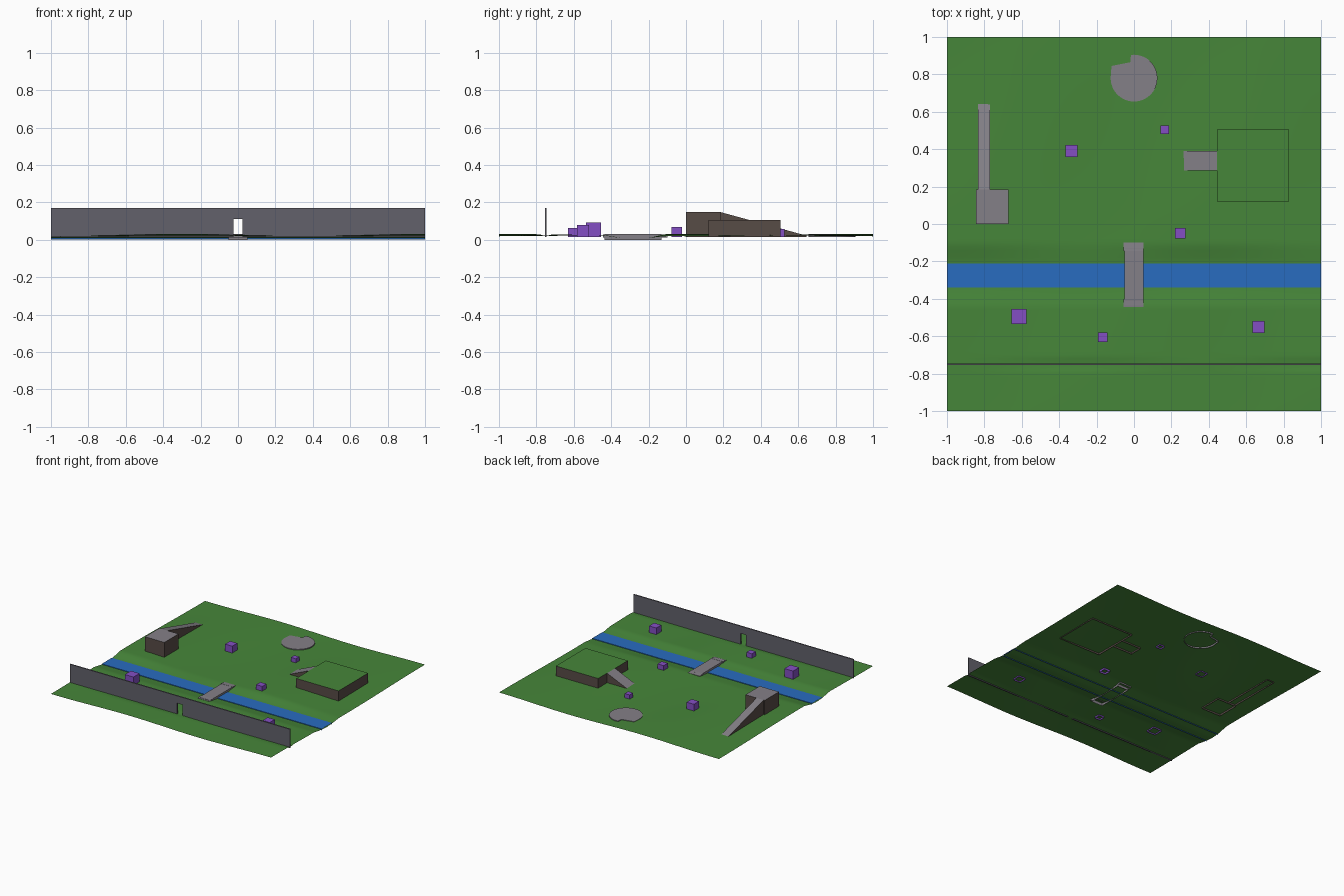
import bpy, bmesh, math
from mathutils import Vector

cube = bpy.data.objects.get("Cube")
if cube:
    bpy.data.objects.remove(cube)


def material(name, rgb):
    mat = bpy.data.materials.new(name)
    mat.use_nodes = True
    colour = [(c / 255) ** 2.2 for c in rgb] + [1]
    mat.diffuse_color = colour
    mat.node_tree.nodes["Principled BSDF"].inputs["Base Color"].default_value = colour
    return mat


grass = material("grass green", (72, 133, 60))
stone = material("path grey", (131, 127, 134))
wall_grey = material("wall grey", (98, 97, 106))
rock = material("rock brown", (88, 77, 72))
water_blue = material("water blue", (45, 108, 190))
purple = material("crate purple", (131, 80, 194))


def finish(name, bm, mats):
    mesh = bpy.data.meshes.new(name)
    bm.to_mesh(mesh)
    bm.free()
    for mat in mats:
        mesh.materials.append(mat)
    obj = bpy.data.objects.new(name, mesh)
    bpy.context.collection.objects.link(obj)
    return obj


def shell(name, outline, tops, base, side, top=None, open_ends=False):
    """Open-bottomed block: top face in one colour, side walls in another."""
    bm = bmesh.new()
    upper = [bm.verts.new((x, y, z)) for (x, y), z in zip(outline, tops)]
    lower = [bm.verts.new((x, y, base)) for x, y in outline]
    bm.faces.new(upper).material_index = 1
    n = len(outline)
    for i in range(n):
        j = (i + 1) % n
        if open_ends and outline[i][0] == outline[j][0]:
            continue
        bm.faces.new((lower[i], lower[j], upper[j], upper[i]))
    return finish(name, bm, [side, top or side])


def rect(x0, x1, y0, y1):
    return [(x0, y0), (x1, y0), (x1, y1), (x0, y1)]


# Ground sheet: gentle waves, a river channel and a dip under the wall
def ground_height(x, y):
    wave = 0.025 - 0.006 * math.cos(4.8 * (x + 0.3)) * math.cos(math.pi * y)
    if -0.35 < y < -0.2:
        return 0.004 + 0.08 * abs(y + 0.275)
    if y <= -0.35:
        bank = (-0.35 - y) / 0.09
    else:
        bank = (y + 0.2) / 0.09
    bank = min(1, bank)
    z = 0.01 + (wave - 0.01) * bank
    dip = max(0, 1 - abs(y + 0.75) / 0.035)
    return z + (0.02 - z) * dip


bm = bmesh.new()
bmesh.ops.create_grid(bm, x_segments=40, y_segments=100, size=1)
for v in bm.verts:
    v.co.z = ground_height(v.co.x, v.co.y)
for f in bm.faces:
    f.smooth = True
finish("ground", bm, [grass])

# River surface with thin bank edges
shell("river", rect(-1, 1, -0.34, -0.21), [0.014] * 4, 0.002, water_blue, open_ends=True)

# Bridge deck with a slightly wider lip at each end
shell("bridge", rect(-0.05, 0.05, -0.435, -0.13), [0.03] * 4, 0, stone)
shell("bridge_front_lip", rect(-0.055, 0.052, -0.445, -0.4),
      [0.027, 0.027, 0.031, 0.031], 0.012, stone)
shell("bridge_back_lip", rect(-0.055, 0.052, -0.145, -0.1),
      [0.031, 0.031, 0.027, 0.027], 0.012, stone)

# Boundary wall with a gate opening, extruded from its front profile
gate, foot, lintel, crest = 0.025, 0.015, 0.11, 0.17
profile = [(-1, foot), (-gate, foot), (-gate, lintel), (gate, lintel),
           (gate, foot), (1, foot), (1, crest), (-1, crest)]
bm = bmesh.new()
face = bm.faces.new([bm.verts.new((x, -0.755, z)) for x, z in profile])
extruded = bmesh.ops.extrude_face_region(bm, geom=[face])
moved = [g for g in extruded["geom"] if isinstance(g, bmesh.types.BMVert)]
bmesh.ops.translate(bm, verts=moved, vec=Vector((0, 0.01, 0)))
bmesh.ops.recalc_face_normals(bm, faces=bm.faces)
finish("boundary_wall", bm, [wall_grey])

# Grassy plateau and its ramp
shell("plateau", rect(0.445, 0.83, 0.12, 0.505), [0.105] * 4, 0.014, rock, grass)
shell("plateau_ramp", rect(0.265, 0.445, 0.285, 0.39),
      [0.027, 0.105, 0.105, 0.027], 0.014, rock, stone)

# Lookout block and its long ramp
shell("lookout", rect(-0.845, -0.67, 0, 0.185), [0.148] * 4, 0.014, rock, stone)
shell("lookout_ramp", rect(-0.835, -0.77, 0.185, 0.645),
      [0.148, 0.148, 0.022, 0.022], 0.014, rock, stone)

# Round paved clearing with a ragged corner
outline = []
for i in range(48):
    a = math.tau * i / 48
    if 1.74 < a < 3:
        continue
    outline.append((0.125 * math.cos(a), 0.78 + 0.125 * math.sin(a)))
    if i == 13:
        outline += [(-0.02, 0.865), (-0.12, 0.845)]
shell("clearing", outline, [0.0315] * len(outline), 0.014, stone)

# Scattered crates: x, y, width
crates = [(-0.335, 0.39, 0.065), (0.165, 0.505, 0.045), (0.247, -0.05, 0.055),
          (-0.615, -0.495, 0.079), (-0.168, -0.605, 0.05), (0.665, -0.55, 0.065)]
for x, y, w in crates:
    h = w / 2
    shell("crate", rect(x - h, x + h, y - h, y + h), [w + 0.014] * 4, 0.014, purple)
